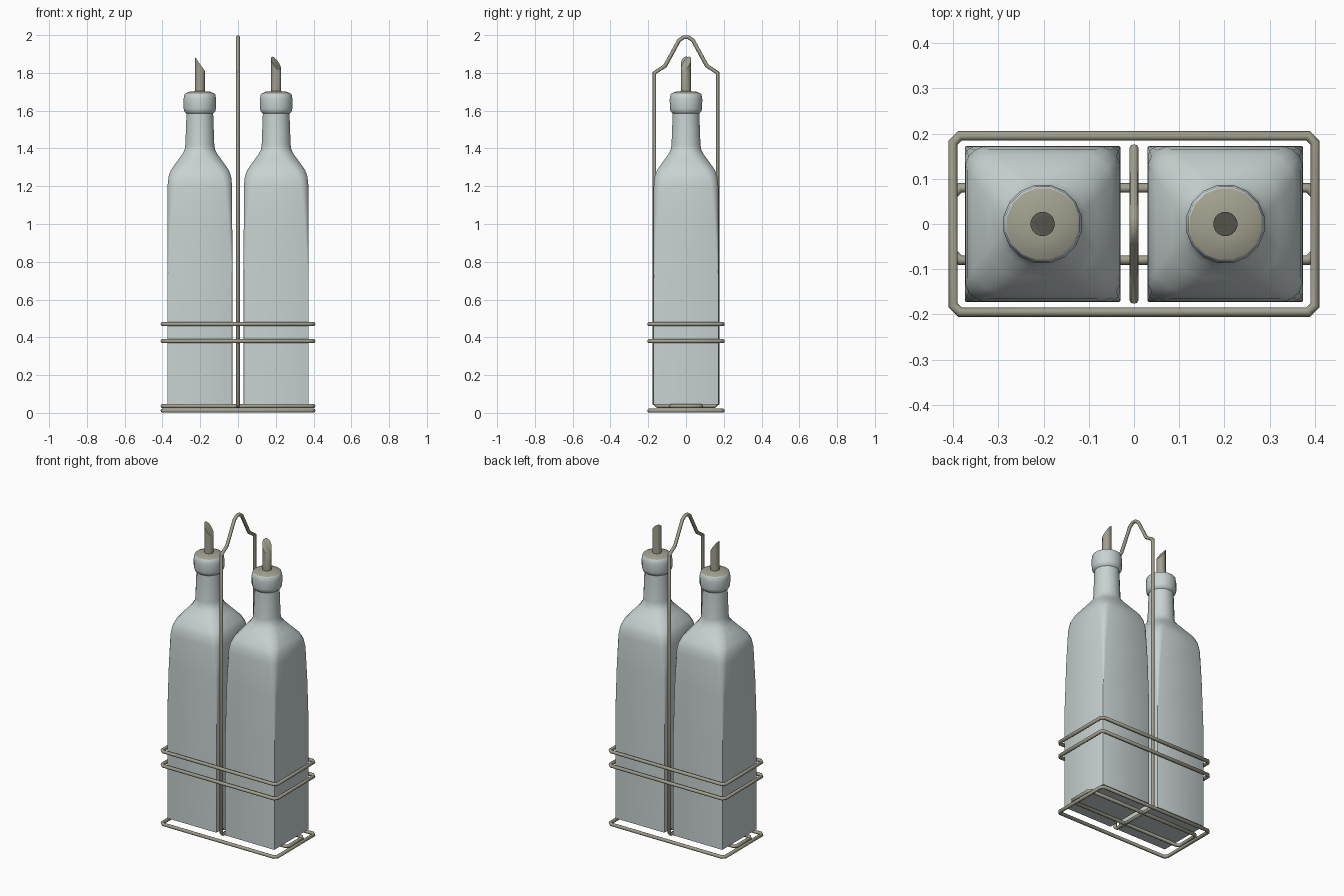
import bpy, bmesh, math
from mathutils import Vector

cube = bpy.data.objects.get("Cube")
if cube:
    bpy.data.objects.remove(cube, do_unlink=True)


def make_material(name, rgb):
    mat = bpy.data.materials.new(name)
    mat.use_nodes = True
    mat.diffuse_color = (*rgb, 1)
    mat.node_tree.nodes["Principled BSDF"].inputs["Base Color"].default_value = (*rgb, 1)
    return mat


GLASS = make_material("pale glass", (0.58, 0.64, 0.64))
METAL = make_material("warm grey metal", (0.36, 0.35, 0.27))


def finish(obj, mat, angle=40):
    obj.data.materials.clear()
    obj.data.materials.append(mat)
    bpy.ops.object.select_all(action='DESELECT')
    obj.select_set(True)
    bpy.context.view_layer.objects.active = obj
    bpy.ops.object.shade_smooth_by_angle(angle=math.radians(angle))


def section(half, radius, z):
    """Rounded square; a circle when radius equals half."""
    pts = []
    for corner in range(4):
        mid = math.radians(45 + 90 * corner)
        cx = math.copysign(half - radius, math.cos(mid))
        cy = math.copysign(half - radius, math.sin(mid))
        for k in range(4):
            a = math.radians(90 * corner + 22.5 * (k + 0.5))
            pts.append(Vector((cx + radius * math.cos(a), cy + radius * math.sin(a), z)))
    return pts


def loft(name, sections, mat, x):
    bm = bmesh.new()
    rings = [[bm.verts.new(p) for p in s] for s in sections]
    for low, high in zip(rings, rings[1:]):
        for i in range(len(low)):
            j = (i + 1) % len(low)
            bm.faces.new((low[i], low[j], high[j], high[i]))
    bm.faces.new(rings[0][::-1])
    bm.faces.new(rings[-1])
    mesh = bpy.data.meshes.new(name)
    bm.to_mesh(mesh)
    bm.free()
    obj = bpy.data.objects.new(name, mesh)
    bpy.context.collection.objects.link(obj)
    obj.location.x = x
    finish(obj, mat)
    return obj


def wire(name, points, radius=0.011):
    """Closed loop of round wire."""
    curve = bpy.data.curves.new(name, 'CURVE')
    curve.dimensions = '3D'
    curve.bevel_depth = radius
    curve.bevel_resolution = 2
    spline = curve.splines.new('POLY')
    spline.points.add(len(points) - 1)
    for p, co in zip(spline.points, points):
        p.co = (*co, 1)
    spline.use_cyclic_u = True
    obj = bpy.data.objects.new(name, curve)
    bpy.context.collection.objects.link(obj)
    bpy.ops.object.select_all(action='DESELECT')
    obj.select_set(True)
    bpy.context.view_layer.objects.active = obj
    bpy.ops.object.convert(target='MESH')
    finish(bpy.context.object, METAL, 50)


def ring(name, hx, hy, z, cut=0.015):
    quarter = [(hx, hy - cut), (hx - cut, hy)]
    pts = quarter + [(-x, y) for x, y in quarter[::-1]]
    pts += [(-x, -y) for x, y in pts]
    wire(name, [(x, y, z) for x, y in pts])


# Bottles: square body, rounded shoulder, round neck and collar
BODY = [(0.172, 0.003, 0.045), (0.172, 0.003, 0.70), (0.172, 0.025, 1.0),
        (0.172, 0.05, 1.20), (0.167, 0.06, 1.25), (0.155, 0.07, 1.285),
        (0.120, 0.08, 1.335), (0.094, 0.08, 1.37), (0.082, 0.082, 1.395)]
NECK = [(0.078, 1.42), (0.072, 1.585), (0.083, 1.595), (0.087, 1.61),
        (0.088, 1.66), (0.084, 1.685), (0.080, 1.69)]
DOME = [(0.083, 1.682), (0.080, 1.69), (0.058, 1.70), (0.027, 1.703)]

for side, x, turn in (("right", -0.202, 0), ("left", 0.202, -40)):
    loft(side + "_bottle", [section(*s) for s in BODY] +
         [section(r, r, z) for r, z in NECK], GLASS, x)
    loft(side + "_stopper", [section(r, r, z) for r, z in DOME], METAL, x)
    # Pouring spout with a slanted tip
    tip = section(0.027, 0.027, 0)
    a = math.radians(turn)
    for p in tip:
        p.z = 1.848 - 1.42 * (p.x * math.cos(a) + p.y * math.sin(a))
    loft(side + "_spout", [section(0.027, 0.027, 1.70), tip], METAL, x)

# Wire rack
for name, z in (("base_ring", 0.012), ("lower_guard_ring", 0.38), ("upper_guard_ring", 0.47)):
    ring(name, 0.4, 0.195, z)
ring("bottle_support", 0.4, 0.08, 0.036)

# Carrying handle loop between the bottles
half = [(0.15, 0.036), (0.167, 0.05), (0.167, 1.80), (0.11, 1.838), (0.037, 1.972), (0.012, 1.989)]
loop = half + [(-y, z) for y, z in half[::-1]]
wire("carrying_handle", [(0, y, z) for y, z in loop], 0.0105)
